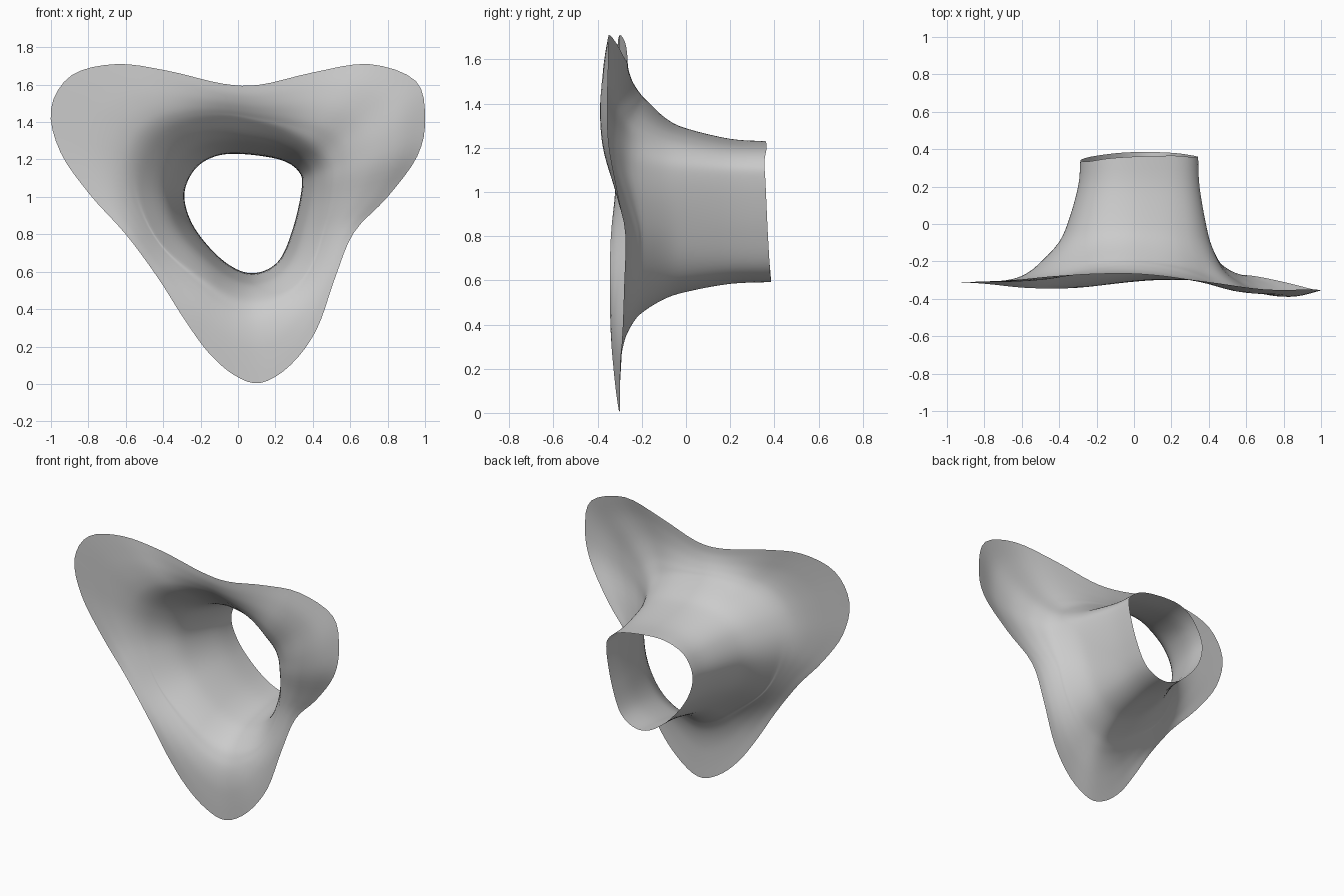
import bpy, bmesh, math
from mathutils import Vector

cube = bpy.data.objects.get("Cube")
if cube:
    bpy.data.objects.remove(cube)

# Three-lobed rim, walked anticlockwise from the bottom: x, z, y
RIM = [(.12, .005, -.30), (.28, .10, -.30), (.42, .29, -.29), (.52, .57, -.28),
       (.62, .81, -.275), (.80, 1, -.31), (.96, 1.22, -.35), (1, 1.42, -.355),
       (.95, 1.62, -.35), (.70, 1.71, -.35), (.40, 1.665, -.31), (.12, 1.60, -.275),
       (-.08, 1.605, -.265), (-.38, 1.675, -.275), (-.65, 1.71, -.30), (-.89, 1.65, -.31),
       (-1, 1.47, -.31), (-.95, 1.24, -.31), (-.79, 1.01, -.32), (-.60, .80, -.34),
       (-.43, .57, -.345), (-.29, .35, -.34), (-.16, .17, -.325), (-.02, .047, -.31)]
# Rounded triangular mouth at the back of the tube, in the same order
MOUTH = [(.07, .592, .385), (.21, .65, .38), (.29, .82, .37), (.34, 1.04, .36),
         (.325, 1.135, .355), (.22, 1.2, .365), (0, 1.23, .36), (-.14, 1.21, .35),
         (-.24, 1.135, .335), (-.287, 1, .34), (-.23, .83, .36), (-.08, .66, .38)]
# Flare of the tube: distance outward, depth
FLARE = [(.008, .2), (.046, 0), (.082, -.1), (.15, -.2)]
COLUMNS = 96


def spline(points, count, closed):
    """Sample a smooth curve running through the points."""
    n = len(points)
    spans = n if closed else n - 1

    def at(i):
        return points[i % n] if closed else points[max(0, min(n - 1, i))]

    out = []
    for k in range(count):
        u = k * spans / (count if closed else count - 1)
        i = min(int(u), spans - 1)
        t = u - i
        a, b, c, d = (at(i + o) for o in (-1, 0, 1, 2))
        out.append(b + (c - a) * (t / 2) + (a * 2 - b * 5 + c * 4 - d) * (t * t / 2)
                   + (b * 3 - a - c * 3 + d) * (t ** 3 / 2))
    return out


def ring(rows):
    return spline([Vector((x, y, z)) for x, z, y in rows], COLUMNS, True)


def column(mouth, rim, turn):
    """One strip of the sheet, from tube mouth to rim."""
    out = Vector((rim.x - mouth.x, 0, rim.z - mouth.z))
    length = out.length
    out.normalize()
    # The neck spreads wider towards the upper right lobe
    lean = max(0, math.cos(math.tau * (turn - 15.7 / len(RIM))))
    spread = .97 + .66 * lean ** 1.3
    # The neck runs deeper where the rim lies further forward
    deep = rim.y / -.29
    pts = [mouth]
    for d, y in FLARE:
        p = mouth + out * d * spread
        pts.append(Vector((p.x, y * deep if y < 0 else y, p.z)))
    d0, y0 = FLARE[-1][0] * spread, pts[-1].y
    # Ease the neck's slope into the flange
    power = max(1.15, .95 * (length - d0) / (y0 - rim.y))
    # The upper left lobe bows forward near its rim
    bow = .036 * math.exp(-((turn * len(RIM) - 7.3) / 1.8) ** 2)
    for f in (.15, .3, .5, .75, 1):
        p = mouth + out * (d0 + (length - d0) * f)
        y = rim.y + (y0 - rim.y) * (1 - f) ** power - bow * math.sin(math.pi * f ** 1.6)
        pts.append(Vector((p.x, y, p.z)))
    return spline(pts, 37, False)


# Loft the sheet
bm = bmesh.new()
strips = [[bm.verts.new(p) for p in column(m, r, i / COLUMNS)]
          for i, (m, r) in enumerate(zip(ring(MOUTH), ring(RIM)))]
for i, a in enumerate(strips):
    b = strips[(i + 1) % COLUMNS]
    for j in range(len(a) - 1):
        bm.faces.new((a[j], a[j + 1], b[j + 1], b[j])).smooth = True
mesh = bpy.data.meshes.new("flared_sheet")
bm.to_mesh(mesh)
bm.free()
sheet = bpy.data.objects.new("flared_sheet", mesh)
bpy.context.collection.objects.link(sheet)

# Plain grey
grey = bpy.data.materials.new("light_grey")
grey.use_nodes = True
colour = (.6, .6, .6, 1)
grey.diffuse_color = colour
grey.node_tree.nodes["Principled BSDF"].inputs["Base Color"].default_value = colour
mesh.materials.append(grey)
